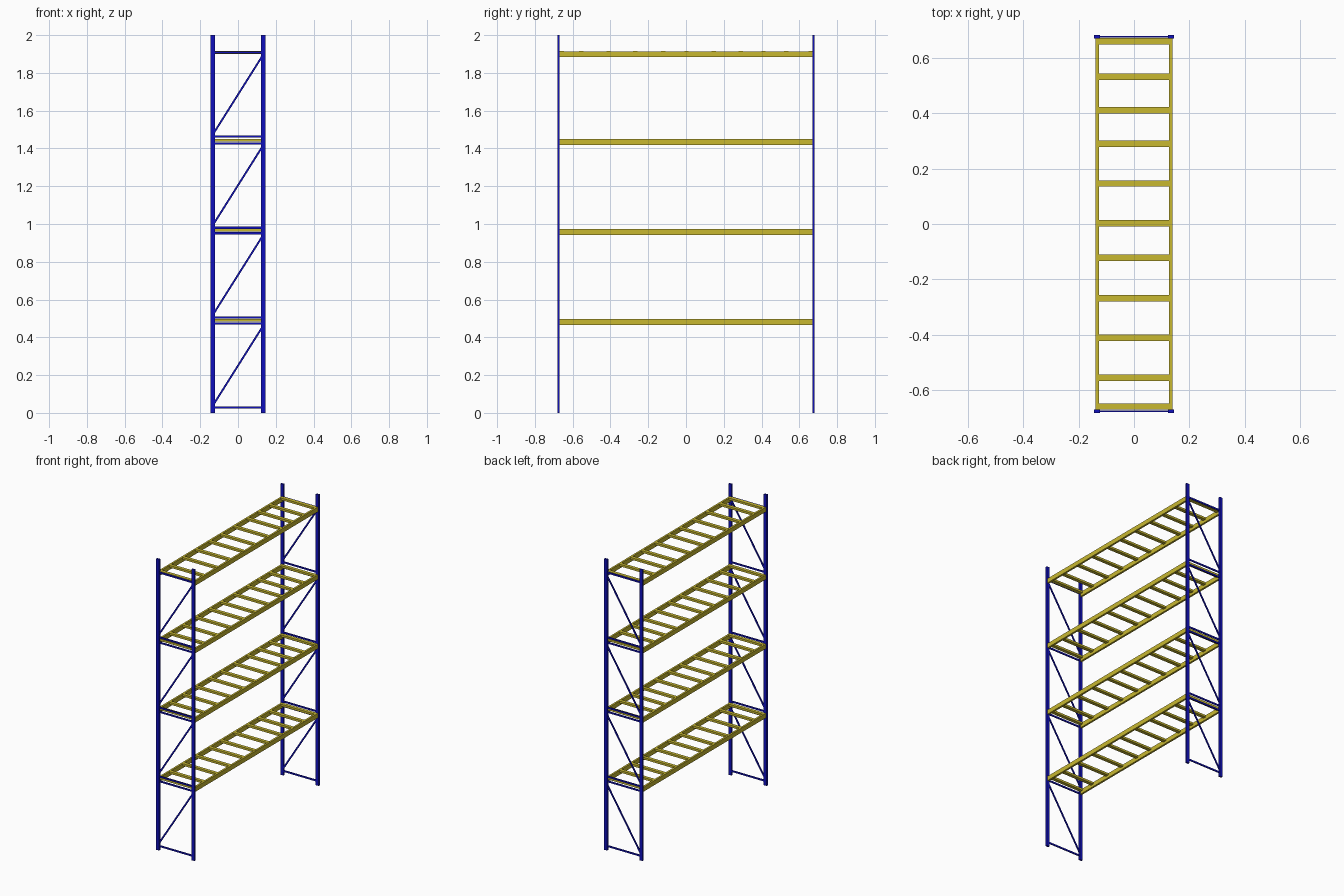
import bpy
import math

if "Cube" in bpy.data.objects:
    bpy.data.objects.remove(bpy.data.objects["Cube"])


def material(name, color):
    m = bpy.data.materials.new(name)
    m.diffuse_color = color
    m.use_nodes = True
    m.node_tree.nodes["Principled BSDF"].inputs["Base Color"].default_value = m.diffuse_color
    return m


BLUE = material("blue_paint", (0.005, 0.005, 0.5, 1))
YELLOW = material("yellow_paint", (0.58, 0.48, 0.03, 1))


def box(name, center, size, mat, tilt=0.0):
    """Box of the given size, optionally tilted about the y axis."""
    bpy.ops.mesh.primitive_cube_add(size=1, location=center, rotation=(0, tilt, 0))
    ob = bpy.context.object
    ob.name = name
    ob.scale = size
    ob.data.materials.append(mat)
    return ob


POST_X, FRAME_Y = 0.134, 0.675
SHELVES = (0.482, 0.958, 1.434, 1.899)
CROSSBARS = (0.029, 0.474, 0.506, 0.951, 0.980, 1.427, 1.463, 1.908)
DIAGONALS = ((0.05, 0.45), (0.53, 0.93), (1.005, 1.405), (1.485, 1.885))
RUNGS = (-0.658, -0.554, -0.410, -0.268, -0.121, 0.003,
         0.146, 0.289, 0.410, 0.531, 0.659)

# End frames: posts, horizontal bars and diagonal braces
for y in (-FRAME_Y, FRAME_Y):
    for x in (-POST_X, POST_X):
        box("post", (x, y, 1.0), (0.022, 0.013, 2.0), BLUE)
    for z in CROSSBARS:
        box("frame_crossbar", (0, y, z), (0.25, 0.006, 0.011), BLUE)
    for low, high in DIAGONALS:
        dx, dz = 0.252, high - low
        box("diagonal_brace", (0, y, (low + high) / 2),
            (math.hypot(dx, dz), 0.006, 0.010), BLUE, -math.atan2(dz, dx))

# Shelves: two long beams joined by rungs flush with their tops
for z in SHELVES:
    for x in (-0.1325, 0.1325):
        box("shelf_beam", (x, 0, z), (0.013, 1.338, 0.031), YELLOW)
    for y in RUNGS:
        box("shelf_rung", (0, y, z + 0.009), (0.268, 0.023, 0.014), YELLOW)
